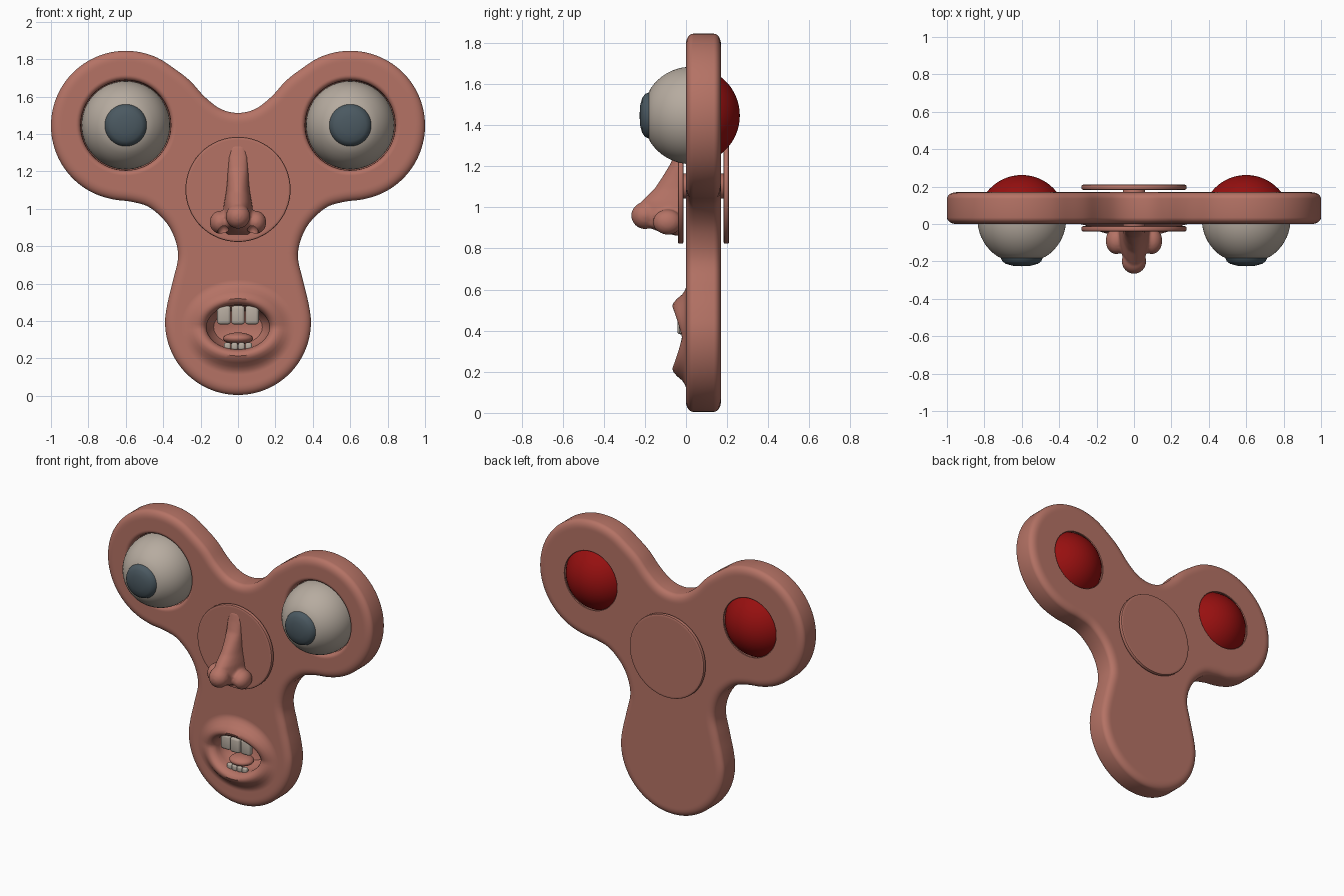
import bpy, bmesh, math
from math import sin, cos, pi, radians
from mathutils import Vector, Matrix

if "Cube" in bpy.data.objects:
    bpy.data.objects.remove(bpy.data.objects["Cube"])


def material(name, rgb):
    m = bpy.data.materials.new(name)
    m.diffuse_color = (*rgb, 1)
    m.use_nodes = True
    m.node_tree.nodes["Principled BSDF"].inputs["Base Color"].default_value = m.diffuse_color
    return m


SKIN = material("skin", (0.46, 0.17, 0.13))
WHITE = material("eye_white", (0.47, 0.41, 0.35))
IRIS = material("iris_grey", (0.07, 0.10, 0.12))
RED = material("dark_red", (0.31, 0.005, 0.005))


def finish(name, bm, mats, angle=40):
    bmesh.ops.recalc_face_normals(bm, faces=bm.faces[:])
    me = bpy.data.meshes.new(name)
    bm.to_mesh(me)
    bm.free()
    for m in mats:
        me.materials.append(m)
    ob = bpy.data.objects.new(name, me)
    bpy.context.collection.objects.link(ob)
    bpy.ops.object.select_all(action='DESELECT')
    ob.select_set(True)
    bpy.context.view_layer.objects.active = ob
    bpy.ops.object.shade_smooth_by_angle(angle=radians(angle))
    return ob


def loft(bm, rings):
    """Bridge closed rings of points; return the vertices of each ring."""
    vs = [[bm.verts.new(p) for p in r] for r in rings]
    n = len(vs[0])
    for a, b in zip(vs, vs[1:]):
        for i in range(n):
            bm.faces.new((a[i], a[(i + 1) % n], b[(i + 1) % n], b[i]))
    return vs


def ring_edges(bm, ring):
    return [bm.edges.get((ring[i - 1], ring[i])) for i in range(len(ring))]


def ellipse(cx, cz, rx, rz, y_of, n=64):
    angles = [2 * pi * i / n for i in range(n)]
    return [(cx + rx * cos(a), y_of(a), cz + rz * sin(a)) for a in angles]


def lathe(bm, cx, cz, profile, n=64):
    """Turn (radius, y) points about a front-to-back axis."""
    return loft(bm, [ellipse(cx, cz, r, r, lambda a, y=y: y, n) for r, y in profile])


def ball(bm, centre, size, n=24):
    bmesh.ops.create_uvsphere(bm, u_segments=n, v_segments=n // 2, radius=1,
                              matrix=Matrix.Translation(centre) @ Matrix.Diagonal((*size, 1)))


# Three-lobed outline: right half, then mirrored
def arc(cx, cz, r, a0, a1, step=-15):
    return [(cx + r * cos(radians(a)), cz + r * sin(radians(a))) for a in range(a0, a1 - 1, step)]


half = [(0, 1.513), (.09, 1.533), (.176, 1.597), (.257, 1.685)]
half += arc(.6, 1.445, .4, 130, -80)
half += [(.565, 1.037), (.465, 1.003), (.365, .9), (.32, .76), (.347, .62)]
half += arc(0, .395, .39, 15, -90)
half[-1] = (0, .005)
ctrl = [Vector(p) for p in half + [(-x, z) for x, z in half[-2:0:-1]]]
outline = []
for i in range(len(ctrl)):
    a, b, c, d = (ctrl[(i + k) % len(ctrl)] for k in (-1, 0, 1, 2))
    for k in range(5):
        t = k / 5
        outline.append(.5 * (2 * b + (c - a) * t + (2 * a - 5 * b + 4 * c - d) * t * t
                             + (3 * b - a - 3 * c + d) * t ** 3))


def inset(d, y):
    pts = []
    for i, p in enumerate(outline):
        t = (outline[(i + 1) % len(outline)] - outline[i - 1]).normalized()
        pts.append((p.x + t.y * d, y, p.y - t.x * d))
    return pts


# Body: rounded rim, eye sockets and sculpted mouth joined by flat caps
T, RI, RD = .17, .05, .035
front_rim = [(.06, 0)] + [(RI * (1 - sin(a)), RD * (1 - cos(a)))
                          for a in (pi / 2 * k / 6 for k in range(7))]
rim = front_rim + [(d, T - y) for d, y in reversed(front_rim)]
bm = bmesh.new()
rings = loft(bm, [inset(d, y) for d, y in rim])
front, back = ring_edges(bm, rings[0]), ring_edges(bm, rings[-1])
for side in (-1, 1):
    socket = lathe(bm, side * .6, 1.447, [(.27, 0), (.262, 0), (.25, .005), (.242, .02), (.24, .04),
                                          (.24, .1), (.197, .166), (.2, T), (.21, T)])
    front += ring_edges(bm, socket[0])
    back += ring_edges(bm, socket[-1])
# each lip ring: half width, half height, depth at middle, depth at corners
lips = [(.305, .255, 0, 0), (.30, .245, 0, 0), (.285, .23, -.005, -.001), (.265, .21, -.018, -.005),
        (.245, .19, -.042, -.012), (.225, .17, -.06, -.018), (.207, .153, -.067, -.02),
        (.19, .138, -.062, -.016), (.176, .126, -.046, -.004), (.168, .119, -.02, .012),
        (.168, .118, .02, .035), (.165, .115, .07, .07), (.13, .09, .125, .125), (.05, .03, .15, .15)]
mouth = loft(bm, [ellipse(0, .367, w, h, lambda a, m=m, c=c: c + (m - c) * abs(sin(a)) ** 1.2)
                  for w, h, m, c in lips])
bm.faces.new(mouth[-1])
front += ring_edges(bm, mouth[0])
for edges, ny in ((front, -1), (back, 1)):
    bmesh.ops.triangle_fill(bm, edges=edges, use_beauty=True, normal=(0, ny, 0))
finish("body", bm, [SKIN])

# Eyes: white ball, bulging iris in front, red back
for side, word in ((-1, "left"), (1, "right")):
    bm = bmesh.new()
    R, CY = .237, .025
    prof = [(R * sin(radians(a)), CY + R * cos(radians(a))) for a in
            (147.3 * k / 22 for k in range(23))]
    prof += [(.112, -.181), (.104, -.2), (.085, -.213), (.05, -.223), (0, -.226)]
    lathe(bm, side * .6, 1.447, prof)
    bmesh.ops.remove_doubles(bm, verts=bm.verts[:], dist=1e-5)
    for f in bm.faces:
        y = f.calc_center_median().y
        f.material_index = 1 if y < -.182 else 2 if y > .1 else 0
    finish(word + "_eye", bm, [WHITE, IRIS, RED])


# Hub: thin front and back discs on a small axle
def disc(name, r, y0, y1, b):
    bm = bmesh.new()
    rs = lathe(bm, 0, 1.104, [(r - 2 * b, y0), (r - b, y0), (r - .3 * b, y0 + .3 * b), (r, y0 + b),
                              (r, y1 - b), (r - .3 * b, y1 - .3 * b), (r - b, y1), (r - 2 * b, y1)])
    bm.faces.new(rs[0])
    bm.faces.new(rs[-1])
    finish(name, bm, [SKIN])


disc("front_hub_disc", .281, -.04, -.012, .008)
disc("back_hub_disc", .281, .183, .21, .008)
disc("hub_axle", .06, -.02, .19, .004)

# Nose: lofted bridge with tip and wings, fused by remeshing; nostrils cut out
rows = [(1.34, .035, .004), (1.28, .05, .018), (1.215, .055, .038), (1.15, .058, .078), (1.09, .064, .118),
        (1.03, .075, .18), (.96, .085, .2), (.91, .08, .17), (.88, .07, .09), (.862, .06, .01)]
bm = bmesh.new()
sections = []
for z, w, p in rows:
    arc_pts = [(w * sin(a), -.036 - p * cos(a), z) for a in (pi * (k / 16 - .5) for k in range(17))]
    sections.append(arc_pts + [(w, -.025, z), (-w, -.025, z)])
nose_rings = loft(bm, sections)
bm.faces.new(nose_rings[0])
bm.faces.new(nose_rings[-1])
ball(bm, (0, -.2, .96), (.066, .067, .066))
for s in (-1, 1):
    ball(bm, (s * .095, -.09, .928), (.057, .072, .062))
nose = finish("nose", bm, [SKIN])
bm = bmesh.new()
for s in (-1, 1):
    ball(bm, (s * .078, -.125, .878), (.03, .045, .04))
cutter = finish("nostril_cutter", bm, [SKIN])
cutter.hide_render = True
rm = nose.modifiers.new("fuse", 'REMESH')
rm.mode, rm.voxel_size = 'VOXEL', .008
sm = nose.modifiers.new("soften", 'SMOOTH')
sm.factor, sm.iterations = .5, 8
cut = nose.modifiers.new("nostrils", 'BOOLEAN')
cut.operation, cut.object, cut.solver = 'DIFFERENCE', cutter, 'EXACT'
bpy.ops.object.select_all(action='DESELECT')
nose.select_set(True)
bpy.context.view_layer.objects.active = nose
bpy.ops.object.convert(target='MESH')
bpy.ops.object.shade_smooth_by_angle(angle=radians(50))
bpy.data.objects.remove(cutter)


# Teeth: rounded blocks
def tooth(name, loc, size):
    bm = bmesh.new()
    bmesh.ops.create_cube(bm, size=1, matrix=Matrix.Translation(loc) @ Matrix.Diagonal((*size, 1)))
    bmesh.ops.bevel(bm, geom=bm.edges[:], offset=min(size) * .35, segments=3,
                    profile=.5, affect='EDGES')
    finish(name, bm, [WHITE])


for i in (-1, 0, 1):
    tooth(f"upper_tooth_{i + 2}", (i * .075, -.02 + .008 * abs(i), .432), (.072, .045, .1))
for i in range(4):
    tooth(f"lower_tooth_{i + 1}", ((i - 1.5) * .038, -.004, .265), (.036, .03, .04))

# Tongue
bm = bmesh.new()
ball(bm, (0, .04, .307), (.08, .07, .032), 32)
finish("tongue", bm, [SKIN])
